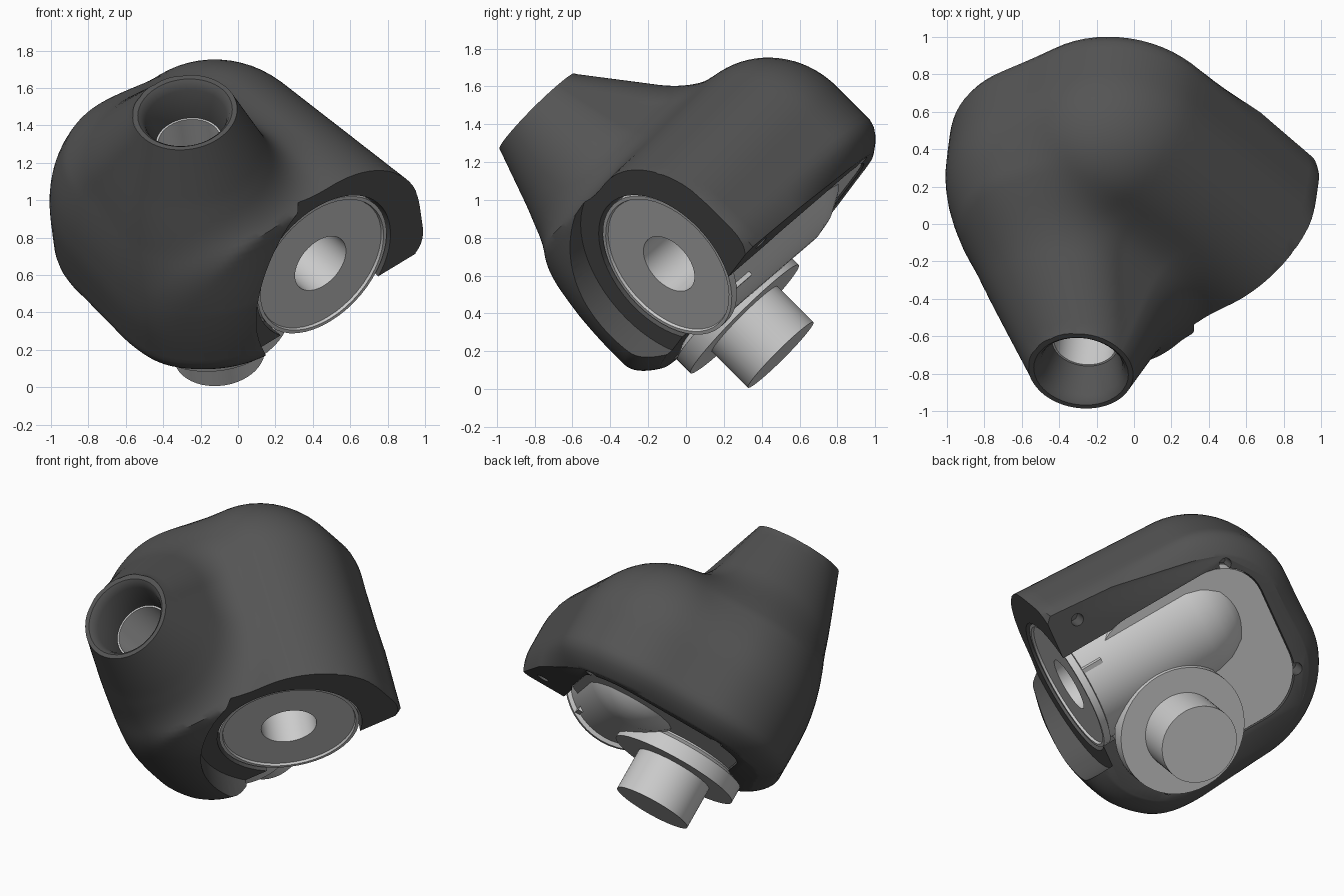
import bpy, bmesh, math
from mathutils import Matrix, Vector

if "Cube" in bpy.data.objects:
    bpy.data.objects.remove(bpy.data.objects["Cube"])

# Joint frame: Z runs up the neck, X runs along the side barrel
Z = Vector((-0.1, -0.703, 0.703)).normalized()
X = Vector((0.6, -0.61, -0.525))
X = (X - Z * X.dot(Z)).normalized()
Y = Z.cross(X)
FRAME = Matrix((X, Y, Z)).transposed().to_4x4()
FRAME.translation = (-0.1, 0.5, 0.18)

dark = bpy.data.materials.new("dark_shell")
dark.diffuse_color = (0.09, 0.09, 0.09, 1)
dark.use_nodes = True
dark.node_tree.nodes["Principled BSDF"].inputs["Base Color"].default_value = dark.diffuse_color


def to_object(name, bm):
    bmesh.ops.recalc_face_normals(bm, faces=bm.faces)
    me = bpy.data.meshes.new(name)
    bm.to_mesh(me)
    bm.free()
    ob = bpy.data.objects.new(name, me)
    bpy.context.collection.objects.link(ob)
    ob.matrix_world = FRAME
    return ob


def rings_to_object(name, rings):
    bm = bmesh.new()
    vs = [[bm.verts.new(p) for p in ring] for ring in rings]
    n = len(vs[0])
    for a, b in zip(vs, vs[1:]):
        for i in range(n):
            bm.faces.new((a[i], a[(i + 1) % n], b[(i + 1) % n], b[i]))
    bmesh.ops.remove_doubles(bm, verts=bm.verts, dist=1e-5)
    return to_object(name, bm)


def lathe(name, profile, centre=(0, 0, 0), along_x=False, seg=48):
    """Revolve (radius, height) points about the joint Z or X direction."""
    c = Vector(centre)
    rings = []
    for r, h in profile:
        ring = []
        for i in range(seg):
            a = 2 * math.pi * i / seg
            u, v = r * math.cos(a), r * math.sin(a)
            ring.append(c + Vector((h, u, v) if along_x else (u, v, h)))
        rings.append(ring)
    return rings_to_object(name, rings)


def box(name, lo, hi, corner=0):
    bm = bmesh.new()
    bmesh.ops.create_cube(bm, size=1)
    for v in bm.verts:
        v.co = [(l + h) / 2 + c * (h - l) for l, h, c in zip(lo, hi, v.co)]
    if corner:
        up = [e for e in bm.edges if abs(e.verts[0].co.z - e.verts[1].co.z) > 1e-4]
        bmesh.ops.bevel(bm, geom=up, offset=corner, segments=10, profile=0.5, affect='EDGES')
    return to_object(name, bm)


def clamp01(t):
    return min(max(t, 0), 1)


def smooth_min(a, b, k):
    h = max(k - abs(a - b), 0) / k
    return min(a, b) - h * h * k * 0.25


def body_field(x, y, z, r, end):
    """Rounded barrel housing along X."""
    dx = max(-0.52 - x, 0)
    dy = max(0.05 - y, y - (0.53 + 0.09 * x), 0)
    dz = max(z - (0.73 - 0.065 * x), 0)
    d = math.sqrt(dx * dx + dy * dy + dz * dz) - r
    return max(d, x - end, 0.2 - z)


NECK = [(0.0, 0.57), (0.75, 0.57), (1.07, 0.53), (1.39, 0.435), (1.83, 0.28), (2.1, 0.185)]


def neck_radius(z):
    for (z0, r0), (z1, r1) in zip(NECK, NECK[1:]):
        if z <= z1:
            return r0 + (r1 - r0) * max(z - z0, 0) / (z1 - z0)
    return NECK[-1][1]


def shell_field(x, y, z):
    a = body_field(x, y, z, 0.53, 0.5)
    a = -smooth_min(-a, -(0.8 * x - 0.6 * y - 0.5), 0.1)
    rc = sum(neck_radius(z + o) for o in (-0.1, -0.05, 0, 0.05, 0.1)) / 5
    s = min(max(0.63 * (1.83 - z), 0), 0.4)          # neck leans back into the body
    e = 0.05 * clamp01((1.5 - z) / 0.6)              # and swells a little forwards
    dx = max(x - e, 0) if x > 0 else min(x + s, 0)
    b = max(math.hypot(dx, y) - rc + 0.1 * min(-min(x, 0), s), 0.2 - z, z - 2.1)
    taper = 5.5 - 4 * clamp01((y - 0.2) / 0.4) * clamp01((x + 0.6) / 0.6)
    return smooth_min(a, b, 0.2) + taper * max(0, 0.55 - z) ** 2


def shrink_wrap(name, field, centre, seg, rows):
    """Cast rays from the centre to the zero surface of a field."""
    rings = []
    for j in range(rows + 1):
        t = math.pi * j / rows
        ring = []
        for i in range(seg):
            a = 2 * math.pi * i / seg
            d = Vector((math.sin(t) * math.cos(a), math.sin(t) * math.sin(a), math.cos(t)))
            if j in (0, rows):
                d = Vector((0, 0, 1 if j == 0 else -1))
            lo, hi = 0.0, 2.5
            for _ in range(18):
                m = (lo + hi) / 2
                if field(*(centre + d * m)) < 0:
                    lo = m
                else:
                    hi = m
            ring.append(centre + d * lo)
        rings.append(ring)
    return rings_to_object(name, rings)


# Moulded shell and everything cut out of it
shell = shrink_wrap("outer_shell", shell_field, Vector((-0.05, 0.08, 0.7)), 112, 90)
shell.data.materials.append(dark)
AX = (0, 0.445, 0.70)
cutters = [
    box("cut_base", (-2, -2, -1), (2, 2, 0.40)),
    box("cut_neck", (-1, -1, 1.83), (1, 1, 2.5)),
    box("cut_end", (0.46, 0.40, 0.0), (1.2, 1.6, 1.6)),
    lathe("cut_end_round", [(0, 0.4601), (0.565, 0.4601), (0.565, 1.2), (0, 1.2)], AX, True, 64),
    box("cut_cavity", (-0.84, -0.28, 0.2), (0.31, 0.79, 0.75), 0.3),
    lathe("cut_barrel", [(0, -0.6), (0.445, -0.6), (0.445, 1.0), (0, 1.0)], AX, True, 64),
    lathe("cut_bore", [(0, 0.8), (0.18, 0.8), (0.18, 1.62), (0.22, 1.78), (0.237, 1.815), (0.26, 1.835), (0, 1.835)]),
]
for n, (px, py) in enumerate([(0.28, 0.95), (-0.70, 0.77), (-0.83, -0.09), (0.2, -0.36)]):
    cutters.append(lathe("cut_screw_%d" % n, [(0, 0.3), (0.04, 0.3), (0.04, 0.5), (0, 0.5)], (px, py, 0), seg=16))

bpy.context.view_layer.objects.active = shell
for c in cutters:
    m = shell.modifiers.new(c.name, 'BOOLEAN')
    m.operation, m.object, m.solver = 'DIFFERENCE', c, 'EXACT'
    bpy.ops.object.modifier_apply(modifier=m.name)
    bpy.data.objects.remove(c, do_unlink=True)

# Inner mechanism: side barrel, output peg, neck sleeve, cover plate, key
barrel = lathe("side_barrel", [(0, -0.15), (0.17, -0.15), (0.17, 0.43), (0.405, 0.43), (0.41, 0.445),
               (0.43, 0.445), (0.43, 0.40), (0.405, 0.39), (0.405, -0.40), (0.385, -0.50),
               (0.34, -0.60), (0.25, -0.69), (0.12, -0.74), (0, -0.75)], AX, True)
peg = lathe("flanged_peg", [(0, 0), (0.245, 0), (0.245, 0.27), (0.405, 0.27), (0.405, 0.37),
            (0.34, 0.40), (0.32, 0.75), (0, 0.75)])
sleeve = lathe("neck_sleeve", [(0, 1.1), (0.168, 1.1), (0.168, 1.61), (0.179, 1.61), (0.179, 0.7), (0, 0.7)])
plate = box("cover_plate", (-0.835, -0.275, 0.41), (0.30, 0.785, 0.50), 0.3)
key = box("barrel_key", (0.26, 0.64, 0.34), (0.40, 0.67, 0.44))

# Smooth shading with crisp edges
bpy.ops.object.select_all(action='DESELECT')
for ob in (shell, barrel, peg, sleeve, plate, key):
    ob.select_set(True)
bpy.context.view_layer.objects.active = shell
bpy.ops.object.shade_smooth_by_angle(angle=math.radians(32))
